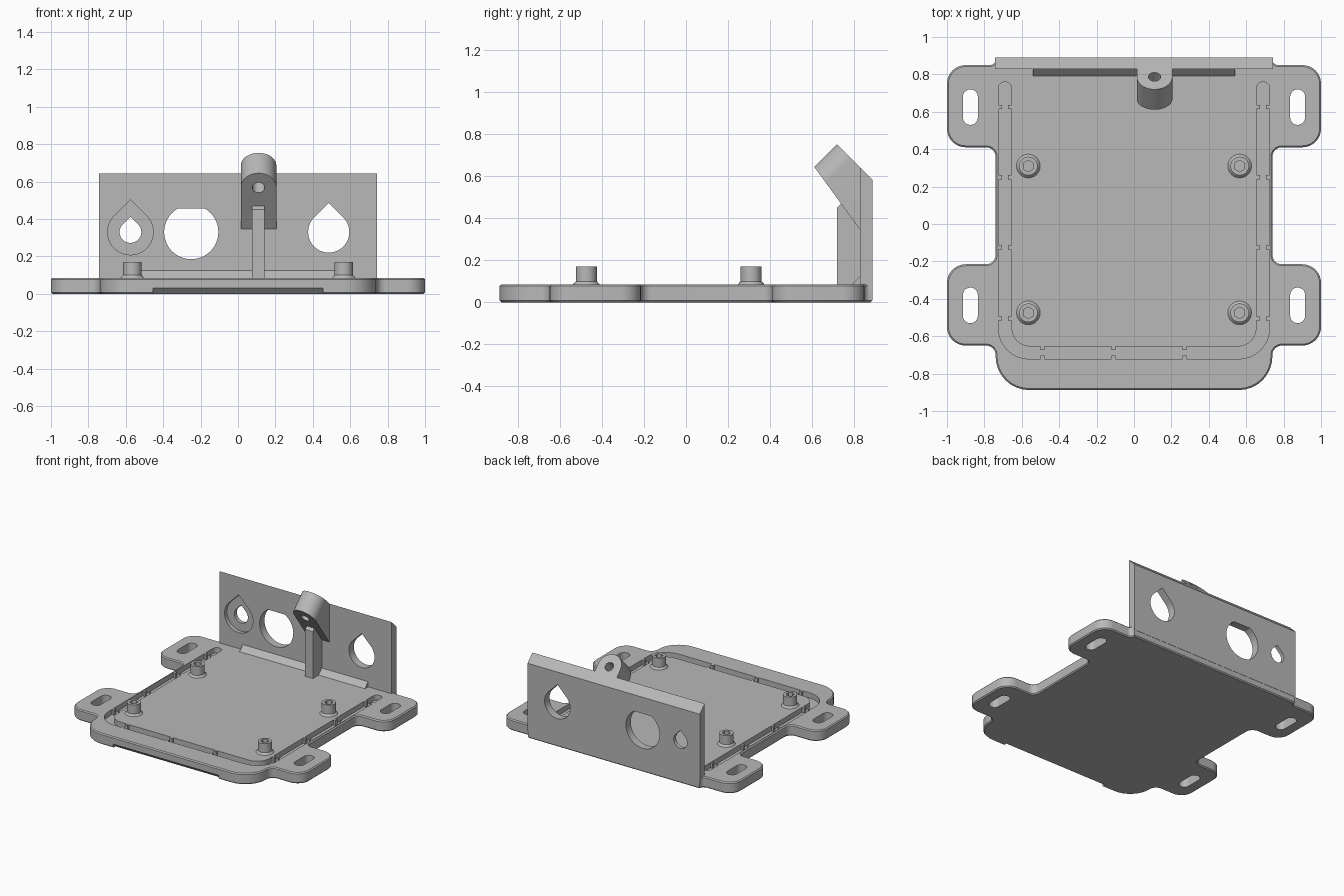
import bpy, bmesh
from math import sin, cos, pi, radians, sqrt
from mathutils import Vector

if "Cube" in bpy.data.objects:
    bpy.data.objects.remove(bpy.data.objects["Cube"], do_unlink=True)

grey = bpy.data.materials.new("light_grey")
grey.use_nodes = True
grey.diffuse_color = (0.48, 0.48, 0.48, 1)
grey.node_tree.nodes["Principled BSDF"].inputs["Base Color"].default_value = (0.48, 0.48, 0.48, 1)


def to_object(name, bm):
    bmesh.ops.recalc_face_normals(bm, faces=bm.faces[:])
    mesh = bpy.data.meshes.new(name)
    bm.to_mesh(mesh)
    bm.free()
    mesh.materials.append(grey)
    ob = bpy.data.objects.new(name, mesh)
    bpy.context.collection.objects.link(ob)
    return ob


def prism(name, points, direction, chamfer=0, cuts=()):
    """Extrude a planar outline, optionally chamfer both rims and trim by planes."""
    bm = bmesh.new()
    base = bm.faces.new([bm.verts.new(p) for p in points])
    rim = set(base.edges)
    new = bmesh.ops.extrude_face_region(bm, geom=[base], use_keep_orig=True)["geom"]
    bmesh.ops.translate(bm, vec=direction, verts=[g for g in new if isinstance(g, bmesh.types.BMVert)])
    rim |= {g for g in new if isinstance(g, bmesh.types.BMEdge)}
    bmesh.ops.recalc_face_normals(bm, faces=bm.faces[:])
    if chamfer:
        bmesh.ops.bevel(bm, geom=list(rim), offset=chamfer, segments=1, affect='EDGES')
    for co, no in cuts:
        geom = bm.verts[:] + bm.edges[:] + bm.faces[:]
        cut = bmesh.ops.bisect_plane(bm, geom=geom, plane_co=co, plane_no=no, clear_outer=True)
        edges = [g for g in cut["geom_cut"] if isinstance(g, bmesh.types.BMEdge)]
        bmesh.ops.contextual_create(bm, geom=edges)
    return to_object(name, bm)


def box(name, lo, hi):
    pts = [(lo[0], lo[1], lo[2]), (hi[0], lo[1], lo[2]), (hi[0], hi[1], lo[2]), (lo[0], hi[1], lo[2])]
    return prism(name, pts, (0, 0, hi[2] - lo[2]))


def rounded(corners, z, steps=8):
    """Outline in the ground plane with each (x, y, radius) corner filleted."""
    out = []
    for i, (x, y, r) in enumerate(corners):
        p = Vector((x, y))
        if r == 0:
            out.append((x, y, z))
            continue
        a = (Vector(corners[i - 1][:2]) - p).normalized()
        b = (Vector(corners[(i + 1) % len(corners)][:2]) - p).normalized()
        for k in range(steps + 1):
            t = k / steps * pi / 2
            q = p + r * (a * (1 - sin(t)) + b * (1 - cos(t)))
            out.append((q.x, q.y, z))
    return out


def cut(target, cutters):
    for c in cutters:
        mod = target.modifiers.new("cut", 'BOOLEAN')
        mod.operation, mod.solver, mod.object = 'DIFFERENCE', 'EXACT', c
        bpy.context.view_layer.objects.active = target
        bpy.ops.object.modifier_apply(modifier=mod.name)
        bpy.data.objects.remove(c, do_unlink=True)


def arc(cx, cz, r, start, end, n=36):
    return [(cx + r * cos(radians(start + (end - start) * k / n)),
             cz + r * sin(radians(start + (end - start) * k / n))) for k in range(n + 1)]


def teardrop(x, z, r, y0, y1):
    pts = [(x, z + r * sqrt(2))] + arc(x, z, r, 135, 405)
    return prism("cutter", [(px, y0, pz) for px, pz in pts], (0, y1 - y0, 0))


TOP = 0.085
parts = []

# Base plate with four rounded mounting ears
half = [(.74, -.888, .18), (.74, -.65, .05), (1, -.65, .1), (1, -.215, .1), (.74, -.215, .05),
        (.74, .41, .05), (1, .41, .1), (1, .85, .1), (.74, .85, .03), (.74, .888, 0)]
outline = half + [(-x, y, r) for x, y, r in reversed(half)]
base = prism("base_plate", rounded(outline, 0), (0, 0, TOP), chamfer=.008)

# Ear slots, sealing groove and front underside chamfer
cutters = []
for sx in (-1, 1):
    for y in (-.435, .625):
        c = [(sx * .875 + dx, y + dy, .0399) for dx, dy in ((-.04, -.095), (.04, -.095), (.04, .095), (-.04, .095))]
        cutters.append(prism("cutter", rounded(c, -.1), (0, 0, .3)))
u = [(-.725, .76, .0349), (-.725, -.722, .165), (.725, -.722, .165), (.725, .76, .0349),
     (.655, .76, .0349), (.655, -.655, .1), (-.655, -.655, .1), (-.655, .76, .0349)]
cutters.append(prism("cutter", rounded(u, .045), (0, 0, .1)))
cutters.append(prism("cutter", [(-.455, -.898, .04), (-.455, -.898, -.01), (-.455, -.848, -.01)], (.91, 0, 0)))
cut(base, cutters)
parts.append(base)

# Small retaining nubs on both walls of the groove
for y in (.625, .25, -.125, -.505):
    for sx in (-1, 1):
        for x in (.663, .717):
            parts.append(box("groove_nub", (sx * x - .01, y - .011, .04), (sx * x + .01, y + .011, TOP - .001)))
for x in (-.49, -.11, .27):
    for y in (-.663, -.714):
        parts.append(box("groove_nub", (x - .011, y - .01, .04), (x + .011, y + .01, TOP - .001)))

# Standoffs with flared feet and blind hexagonal bores
for x in (-.565, .565):
    for y in (-.475, .31):
        bm = bmesh.new()
        rings = []
        for r, z in ((.068, .08), (.05, .1), (.05, .17)):
            rings.append([bm.verts.new((x + px, y + py, z)) for px, py in arc(0, 0, r, 0, 345, 23)])
        for a, b in zip(rings, rings[1:]):
            for i in range(24):
                bm.faces.new((a[i - 1], a[i], b[i], b[i - 1]))
        bm.faces.new(rings[-1])
        bm.faces.new(rings[0])
        post = to_object("standoff", bm)
        bore = [(x + px, y + py, .095) for px, py in arc(0, 0, .031, 30, 330, 5)]
        cut(post, [prism("cutter", bore, (0, 0, .2))])
        parts.append(post)

# Rear wall with sloped top edge and connector openings
section = [(.83, .05), (.89, .05), (.89, .583), (.83, .643)]
wall = prism("rear_wall", [(-.742, y, z) for y, z in section], (1.484, 0, 0))
flat = [(x, .7, z) for x, z in arc(-.25, .33, .145, 120, 420)]
cut(wall, [teardrop(-.575, .33, .122, .7, .86), teardrop(-.575, .33, .058, .7, 1),
           teardrop(.485, .33, .11, .7, 1), prism("cutter", flat, (0, .3, 0))])
parts.append(wall)

# Reinforcing fillet along the wall foot
parts.append(prism("wall_fillet", [(-.54, .785, .08), (-.54, .84, .08), (-.54, .84, .135)], (1.08, 0, 0)))

# Upright rib carrying the angled screw boss
rib = [(.72, .08), (.84, .08), (.84, .46), (.765, .48), (.745, .475), (.72, .45)]
parts.append(prism("support_rib", [(.075, y, z) for y, z in rib], (.066, 0, 0)))

# Angled screw boss, drilled along its axis
centre = Vector((.11, .787, .686))
side, back, axis = Vector((1, 0, 0)), Vector((0, 1, -1)).normalized(), Vector((0, 1, 1)).normalized()
slot = arc(0, 0, .095, 180, 360, 24) + [(.095, .32), (-.095, .32)]
boss = prism("screw_boss", [centre + side * a + back * b for a, b in slot], axis * -.5,
             cuts=[((0, .615, .64), (0, -.295, -.215)), ((0, .84, 0), (0, 1, 0))])
drill = [centre + axis * .1 + side * a + back * b for a, b in arc(0, 0, .033, 0, 345, 23)]
cut(boss, [prism("cutter", drill, axis * -.6)])
parts.append(boss)

# Smooth curved surfaces while keeping hard edges
bpy.ops.object.select_all(action='DESELECT')
for ob in parts:
    ob.select_set(True)
bpy.context.view_layer.objects.active = base
bpy.ops.object.shade_smooth_by_angle(angle=radians(30))
